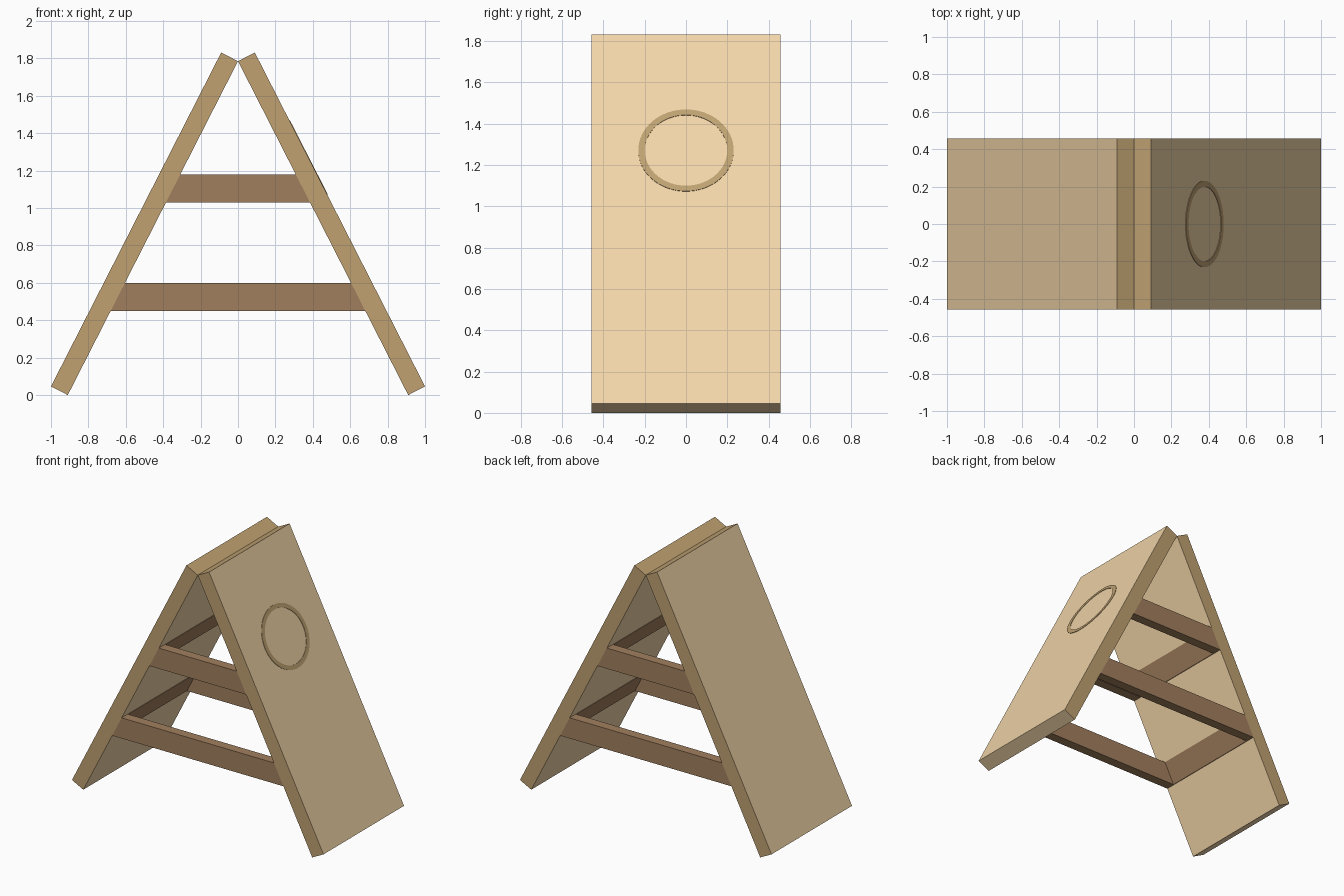
import bpy, bmesh, math
from mathutils import Vector

if "Cube" in bpy.data.objects:
    bpy.data.objects.remove(bpy.data.objects["Cube"])

HALF_W = 0.457                 # half width along y
FOOT, RIDGE = 0.91, 1.785      # inner face of the right panel: (FOOT,0) -> (0,RIDGE)
NORMAL = Vector((RIDGE, 0, FOOT)).normalized()   # outward normal of right panel
SLOPE = Vector((-FOOT, 0, RIDGE)).normalized()   # up along the right panel


def material(name, rgb):
    m = bpy.data.materials.new(name)
    m.diffuse_color = (*[(c / 255) ** 2.2 for c in rgb], 1)
    m.use_nodes = True
    m.node_tree.nodes["Principled BSDF"].inputs["Base Color"].default_value = m.diffuse_color
    return m


face_mat = material("light_wood", (242, 212, 167))
edge_mat = material("tan_trim", (190, 160, 113))
bar_mat = material("brown_wood", (160, 126, 94))


def finish(name, bm, mats):
    bmesh.ops.recalc_face_normals(bm, faces=bm.faces)
    me = bpy.data.meshes.new(name)
    bm.to_mesh(me)
    bm.free()
    for m in mats:
        me.materials.append(m)
    ob = bpy.data.objects.new(name, me)
    bpy.context.collection.objects.link(ob)
    return ob


def prism(name, profile, y0, y1, mats):
    """Extrude an xz profile from y0 to y1."""
    bm = bmesh.new()
    f = bm.faces.new([bm.verts.new((x, y0, z)) for x, z in profile])
    ext = bmesh.ops.extrude_face_region(bm, geom=[f])["geom"]
    bmesh.ops.translate(bm, vec=(0, y1 - y0, 0),
                        verts=[v for v in ext if isinstance(v, bmesh.types.BMVert)])
    return finish(name, bm, mats)


def inner_x(z):
    return FOOT * (1 - z / RIDGE)


for side, s in (("right", 1), ("left", -1)):
    # sloping panel, light on its broad faces and tan on its edges
    pts = [(s * FOOT, 0), (s * 1.0, 0.046), (s * 0.09, 1.831), (0, RIDGE)]
    panel = prism(side + "_panel", pts, -HALF_W, HALF_W, [face_mat, edge_mat])
    n = Vector((s * NORMAL.x, 0, NORMAL.z))
    for p in panel.data.polygons:
        broad = abs(p.normal.dot(n)) > 0.9
        bottom = p.normal.z < -0.7
        p.material_index = 0 if broad or bottom else 1

for level, z0, z1 in (("lower", 0.45, 0.598), ("upper", 1.03, 1.178)):
    a, b = inner_x(z0), inner_x(z1)
    # cross bars at the front and back edges
    for end, y0, y1 in (("front", -HALF_W, -HALF_W + 0.07), ("back", HALF_W - 0.07, HALF_W)):
        prism(f"{level}_{end}_bar", [(-a, z0), (a, z0), (b, z1), (-b, z1)], y0, y1, [bar_mat])
    # thin strips on the inner panel faces joining the bars
    for side, s in (("right", 1), ("left", -1)):
        t = 0.004
        prism(f"{level}_{side}_strip",
              [(s * a, z0), (s * b, z1), (s * (b - t), z1), (s * (a - t), z0)],
              -HALF_W + 0.07, HALF_W - 0.07, [bar_mat])

# flat ring on the outer face of the right panel
bm = bmesh.new()
centre = Vector((0.376, 0, 1.27))
N = 64
loops = []
for k, h in ((1, -0.002), (1, 0.003), (0.865, 0.003), (0.865, -0.002)):
    loops.append([bm.verts.new(centre + NORMAL * h
                  + Vector((0, 1, 0)) * 0.231 * k * math.cos(2 * math.pi * i / N)
                  + SLOPE * 0.222 * k * math.sin(2 * math.pi * i / N)) for i in range(N)])
for j in range(4):
    p, q = loops[j], loops[(j + 1) % 4]
    for i in range(N):
        bm.faces.new((p[i], p[(i + 1) % N], q[(i + 1) % N], q[i]))
finish("ring_mark", bm, [edge_mat])
